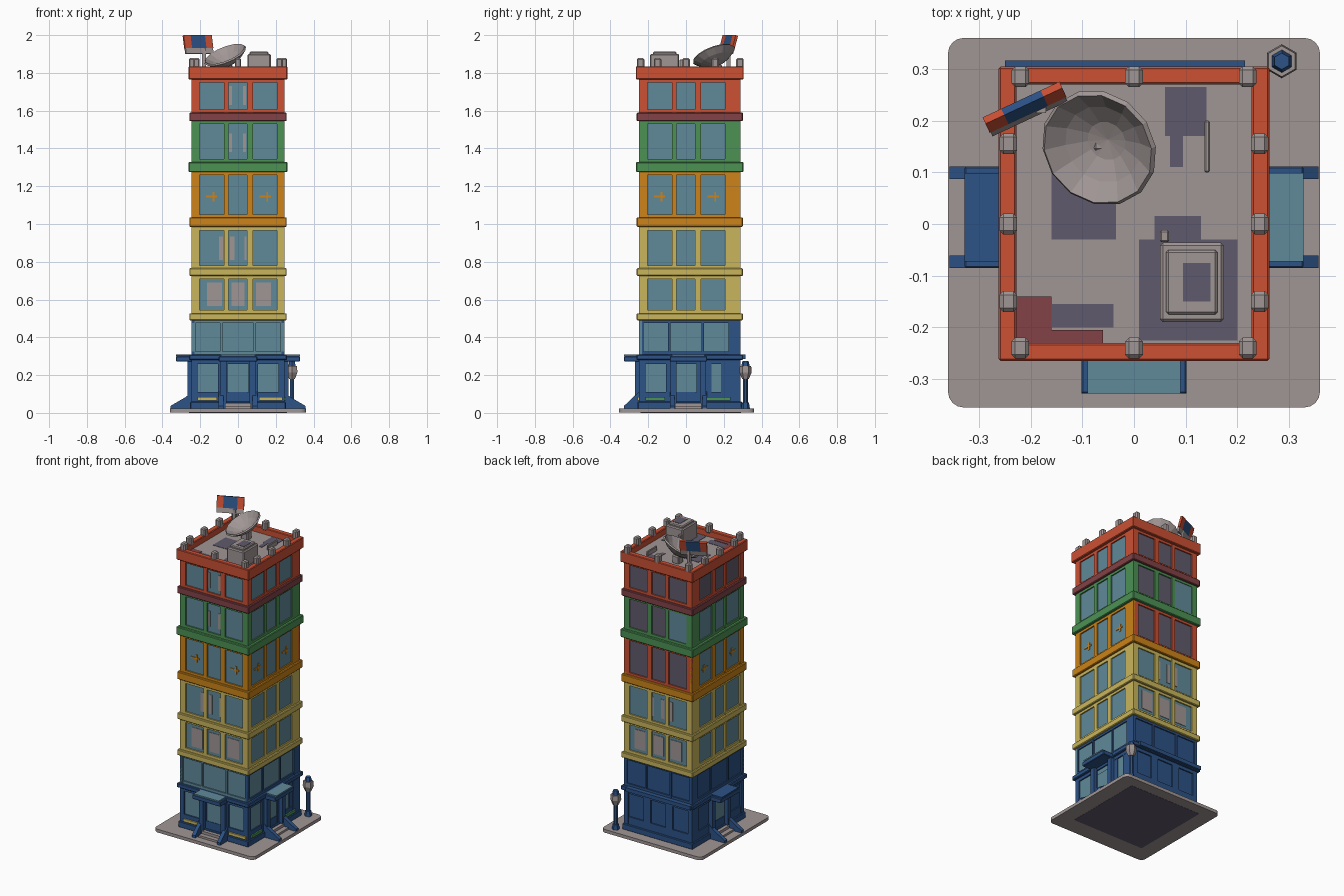
import bpy, bmesh, math
from mathutils import Matrix, Vector

if "Cube" in bpy.data.objects:
    bpy.data.objects.remove(bpy.data.objects["Cube"])


def material(name, r, g, b):
    lin = [((c / 255 + 0.055) / 1.055) ** 2.4 for c in (r, g, b)]
    m = bpy.data.materials.new(name)
    m.diffuse_color = (*lin, 1)
    m.use_nodes = True
    m.node_tree.nodes["Principled BSDF"].inputs["Base Color"].default_value = m.diffuse_color
    return m


GREY = material("stone grey", 160, 150, 149)
PURPLE = material("dusk purple", 96, 90, 108)
TEAL = material("glass teal", 96, 138, 154)
BLUE = material("deep blue", 44, 82, 134)
RED = material("brick red", 204, 80, 52)
MAROON = material("maroon", 130, 66, 70)
GREEN = material("green", 76, 146, 84)
ORANGE = material("orange", 204, 132, 24)
YELLOW = material("yellow", 202, 182, 92)


def finish(name, bm, mat, bevel=0.0):
    bmesh.ops.recalc_face_normals(bm, faces=bm.faces)
    me = bpy.data.meshes.new(name)
    bm.to_mesh(me)
    bm.free()
    me.materials.append(mat)
    ob = bpy.data.objects.new(name, me)
    bpy.context.collection.objects.link(ob)
    if bevel:
        mod = ob.modifiers.new("bevel", 'BEVEL')
        mod.width, mod.segments = bevel, 1
    return ob


def boxes(name, items, mat, bevel=0.0, matrix=None):
    """items: (x0, x1, y0, y1, z0, z1), all joined in one object"""
    bm = bmesh.new()
    for x0, x1, y0, y1, z0, z1 in items:
        mid = Vector((x0 + x1, y0 + y1, z0 + z1)) / 2
        size = Matrix.Diagonal((abs(x1 - x0), abs(y1 - y0), abs(z1 - z0), 1))
        bmesh.ops.create_cube(bm, size=1, matrix=Matrix.Translation(mid) @ size)
    if matrix:
        bm.transform(matrix)
    return finish(name, bm, mat, bevel)


def ring(name, rx, ry, z0, z1, mat, t=0.035, bevel=0.004):
    """hollow rectangular band around the tower"""
    bm = bmesh.new()
    loops = [[bm.verts.new((sx * (rx - i), CY + sy * (ry - i), z))
              for sx, sy in ((-1, -1), (1, -1), (1, 1), (-1, 1))]
             for i, z in ((0, z0), (0, z1), (t, z1), (t, z0))]
    for a, b in zip(loops, loops[1:] + loops[:1]):
        for k in range(4):
            bm.faces.new((a[k], a[(k + 1) % 4], b[(k + 1) % 4], b[k]))
    return finish(name, bm, mat, bevel)


# tower half sizes and centre
CY, HX, HY = 0.02, 0.245, 0.268
SIDES = ("front", "right", "back", "left")


def on_side(side, u0, u1, d0, d1, z0, z1):
    """box on a wall: u along the wall, d outward from it"""
    if side in ("front", "back"):
        s = -1 if side == "front" else 1
        ys = sorted((CY + s * (HY + d0), CY + s * (HY + d1)))
        return (u0, u1, *ys, z0, z1)
    s = 1 if side == "right" else -1
    xs = sorted((s * (HX + d0), s * (HX + d1)))
    return (*xs, u0, u1, z0, z1)


def storey(name, z0, z1, mat, glass, wins, w0, w1):
    """core with piers, sills, headers and window plates on four walls"""
    R = 0.016
    boxes(name + "_core", [(-HX + R, HX - R, CY - HY + R, CY + HY - R, z0, z1)], mat)
    for side in SIDES:
        lo, hi = (-HX, HX) if side in ("front", "back") else (CY - HY, CY + HY)
        edges = [lo] + [e for w in wins for e in w] + [hi]
        wall = [on_side(side, a, b, -R, 0, z0, z1) for a, b in zip(edges[::2], edges[1::2])]
        wall += [on_side(side, lo, hi, -R, -0.001, z0, w0), on_side(side, lo, hi, -R, -0.001, w1, z1)]
        frame = {("orange_floor", "back"): RED, ("shop_floor", "front"): TEAL}.get((name, side), mat)
        boxes(f"{name}_{side}_frame", wall, frame)
        panes = [on_side(side, a, b, -R, -R + 0.007, w0, w1) for a, b in wins]
        boxes(f"{name}_{side}_windows", panes, glass.get(side, TEAL))


# pavement slab with rounded corners and dark underside
bm = bmesh.new()
pts = []
for cx, cy, a0 in ((0.33, 0.33, 0), (-0.33, 0.33, 90), (-0.33, -0.325, 180), (0.33, -0.325, 270)):
    for k in range(5):
        a = math.radians(a0 + k * 22.5)
        pts.append((cx + 0.03 * math.cos(a), cy + 0.03 * math.sin(a)))
f = bm.faces.new([bm.verts.new((x, y, 0.001)) for x, y in pts])
top = bmesh.ops.extrude_face_region(bm, geom=[f])['geom']
bmesh.ops.translate(bm, vec=(0, 0, 0.021), verts=[v for v in top if isinstance(v, bmesh.types.BMVert)])
finish("pavement", bm, GREY)
boxes("pavement_underside", [(-0.26, 0.26, -0.24, 0.29, 0, 0.002)], PURPLE)

# storeys
WINS = [(-0.205, -0.075), (-0.05, 0.047), (0.08, 0.207)]
dark = {"back": BLUE, "left": BLUE}
storey("ground_floor", 0.02, 0.29, BLUE, dark, [(-0.215, -0.105), (-0.055, 0.055), (0.105, 0.215)], 0.11, 0.26)
storey("shop_floor", 0.29, 0.49, BLUE, dark, [(-0.225, -0.095), (-0.083, 0.083), (0.095, 0.225)], 0.325, 0.477)
storey("lower_yellow_floor", 0.49, 0.73, YELLOW, {}, WINS, 0.545, 0.71)
storey("upper_yellow_floor", 0.73, 0.99, YELLOW, {}, WINS, 0.78, 0.965)
storey("orange_floor", 0.99, 1.28, ORANGE, {"back": PURPLE}, WINS, 1.05, 1.26)
storey("green_floor", 1.28, 1.545, GREEN, {"back": PURPLE}, WINS, 1.345, 1.53)
storey("red_floor", 1.545, 1.79, RED, {"back": PURPLE, "left": PURPLE}, WINS, 1.605, 1.75)

# bands between the storeys
for name, z0, z1, mat, e in (("plinth", 0.02, 0.06, BLUE, 0.008), ("blue_ledge", 0.28, 0.308, BLUE, 0.014),
                             ("lower_yellow_band", 0.49, 0.527, YELLOW, 0.013),
                             ("upper_yellow_band", 0.725, 0.766, YELLOW, 0.013),
                             ("orange_band", 0.985, 1.035, ORANGE, 0.013),
                             ("green_band", 1.275, 1.328, GREEN, 0.016),
                             ("maroon_band", 1.545, 1.59, MAROON, 0.013),
                             ("parapet", 1.765, 1.835, RED, 0.017)):
    ring(name, HX + e, HY + e, z0, z1, mat)
boxes("back_ledge", [(-0.25, 0.215, 0.28, 0.316, 0.285, 0.31)], BLUE)

# window blinds, coloured strips, glints and odd panes
for side in ("front", "back"):
    boxes(f"{side}_blinds", [on_side(side, u - w, u + w, -0.01, -0.006, z, z + 0.125)
                             for u, w, z in ((-0.125, 0.04, 0.565), (0, 0.035, 0.565), (0.135, 0.04, 0.565),
                                             (-0.03, 0.012, 0.81), (0.04, 0.006, 0.81), (-0.09, 0.01, 0.81))], GREY)
boxes("upper_front_blinds", [on_side("front", u - 0.008, u + 0.008, -0.01, -0.006, z, z + 0.1)
                             for u in (-0.04, 0.035) for z in (1.38, 1.63)], GREY)
for side, mat in (("front", YELLOW), ("right", GREEN)):
    boxes(f"{side}_flower_strip", [on_side(side, a, b, 0, 0.009, 0.066, 0.084)
                                   for a, b in ((-0.215, -0.11), (0.11, 0.235))], mat)
for side in ("front", "right", "left"):
    boxes(f"{side}_lit_marks", [on_side(side, u - w, u + w, -0.01, -0.005, z - h, z + h)
                                for m in (-0.14, 0.145)
                                for u, w, z, h in ((m, 0.03, 1.145, 0.005), (m + 0.01, 0.005, 1.145, 0.025))], ORANGE)
boxes("green_back_teal_pane", [on_side("back", -0.205, -0.075, -0.01, -0.005, 1.345, 1.53)], TEAL)
boxes("right_shutters", [on_side("right", a, b, -0.01, -0.003, 0.11, 0.26)
                         for a, b in ((0.105, 0.135), (0.185, 0.215))], BLUE)


# entrances: canopy, pillars, door, steps and sloped cheek walls
def entrance(side, mid, half, canopy, reach):
    roof = BLUE if side == "left" else TEAL
    boxes(f"{side}_canopy", [on_side(side, mid - half, mid + half, 0, canopy, 0.272, 0.3)], BLUE, 0.003)
    boxes(f"{side}_canopy_top", [on_side(side, mid - half + 0.012, mid + half - 0.012, 0.01, canopy, 0.3, 0.308)], roof)
    boxes(f"{side}_pillars", [on_side(side, mid + s * 0.078 - 0.016, mid + s * 0.078 + 0.016, 0, 0.022, 0.02, 0.275)
                              for s in (-1, 1)], BLUE)
    boxes(f"{side}_door", [on_side(side, -0.05, 0.05, -0.012, -0.004, 0.05, 0.23)], TEAL)
    boxes(f"{side}_steps", [on_side(side, mid - 0.07, mid + 0.07, 0, 0.06, 0.02, 0.035),
                            on_side(side, mid - 0.07, mid + 0.07, 0, 0.03, 0.035, 0.052)], GREY)
    bm = bmesh.new()
    for s in (-1, 1):
        u = mid + s * (half - 0.012)
        profile = [(-0.01, 0.02), (reach, 0.02), (reach, 0.037), (0.03, 0.085), (-0.01, 0.12)]
        caps = []
        for uu in (u - 0.012, u + 0.012):
            caps.append([])
            for d, z in profile:
                b = on_side(side, uu, uu, d, d, z, z)
                caps[-1].append(bm.verts.new((b[0], b[2], z)))
        bm.faces.new(caps[0])
        bm.faces.new(caps[1])
        for k in range(5):
            j = (k + 1) % 5
            bm.faces.new((caps[0][k], caps[0][j], caps[1][j], caps[1][k]))
    finish(f"{side}_cheek_walls", bm, BLUE)


entrance("front", 0.0, 0.102, 0.08, 0.08)
entrance("right", 0.013, 0.098, 0.083, 0.112)
entrance("left", 0.013, 0.098, 0.083, 0.112)

# roof deck, stains and parapet posts
boxes("roof_deck", [(-0.235, 0.235, -0.24, 0.28, 1.775, 1.795)], GREY)
boxes("roof_stains", [(0.06, 0.14, 0.17, 0.265, 1.79, 1.797), (0.07, 0.095, 0.11, 0.17, 1.79, 1.797),
                      (-0.16, -0.035, -0.03, 0.1, 1.79, 1.797), (-0.16, -0.04, -0.2, -0.155, 1.79, 1.797),
                      (0.01, 0.2, -0.225, -0.03, 1.79, 1.797), (0.04, 0.13, -0.03, 0.015, 1.79, 1.797)], PURPLE)
boxes("roof_corner_patch", [(-0.228, -0.16, -0.23, -0.14, 1.79, 1.798),
                            (-0.16, -0.06, -0.23, -0.205, 1.79, 1.798)], MAROON)
posts = [(x, y) for x in (-0.22, 0, 0.22) for y in (-0.24, 0.285)]
posts += [(x, y) for x in (-0.243, 0.243) for y in (-0.15, 0, 0.155)]
boxes("parapet_posts", [(x - 0.017, x + 0.017, y - 0.02, y + 0.02, 1.82, 1.878) for x, y in posts], GREY, 0.007)

# rooftop cabin and pipe
boxes("roof_cabin", [(0.05, 0.174, -0.19, -0.036, 1.79, 1.9)], GREY, 0.006)
boxes("roof_cabin_lid", [(0.062, 0.162, -0.175, -0.05, 1.895, 1.912)], GREY, 0.005)
boxes("roof_cabin_hatch", [(0.095, 0.148, -0.15, -0.075, 1.91, 1.914)], PURPLE)
boxes("roof_pipes", [(0.05, 0.068, -0.035, -0.012, 1.79, 1.87), (0.136, 0.147, 0.1, 0.2, 1.79, 1.825)], GREY, 0.003)

# satellite dish, a bowl tilted to the left and front
bm = bmesh.new()
axis = Vector((-0.35, -0.33, 0.87)).to_track_quat('Z', 'Y').to_matrix().to_4x4()
tilt = Matrix.Translation((-0.07, 0.145, 1.9)) @ axis
profile = [bm.verts.new((0.112 * t, 0, 0.055 * (t * t - 1))) for t in (0, 0.35, 0.7, 1)]
edges = [bm.edges.new(p) for p in zip(profile, profile[1:])]
bmesh.ops.spin(bm, geom=profile + edges, axis=(0, 0, 1), cent=(0, 0, 0), angle=math.tau, steps=14)
bmesh.ops.remove_doubles(bm, verts=bm.verts, dist=0.0005)
bm.transform(tilt)
dish = finish("dish", bm, GREY)
dish.modifiers.new("thickness", 'SOLIDIFY').thickness = 0.01
boxes("dish_stand", [(-0.08, -0.03, 0.14, 0.19, 1.79, 1.845)], GREY, 0.006)

# tilted sign panel on a pole, plain colour stripes only
sign = Matrix.Translation((-0.21, 0.222, 1.949)) @ Matrix.Rotation(math.radians(25), 4, 'Z') \
    @ Matrix.Rotation(math.radians(-16), 4, 'X')
boxes("sign_red", [(s * 0.062 - 0.02, s * 0.062 + 0.02, -0.007, 0.007, -0.02, 0.051) for s in (-1, 1)], RED, matrix=sign)
boxes("sign_blue", [(-0.042, 0.042, -0.007, 0.007, -0.02, 0.051)], BLUE, matrix=sign)
boxes("sign_base", [(-0.08, 0.08, -0.007, 0.007, -0.05, -0.02)], GREY, matrix=sign)
boxes("sign_pole", [(-0.19, -0.17, 0.215, 0.235, 1.79, 1.93)], GREY)

# street lamp, stacked tapered hexagons
for name, mat, r0, r1, z0, z1 in (("foot", BLUE, 0.024, 0.018, 0.02, 0.055), ("post", BLUE, 0.013, 0.012, 0.05, 0.19),
                                  ("lower_glass", GREY, 0.018, 0.033, 0.18, 0.215),
                                  ("upper_glass", GREY, 0.033, 0.03, 0.215, 0.248),
                                  ("cap", BLUE, 0.022, 0.016, 0.248, 0.275)):
    bm = bmesh.new()
    bmesh.ops.create_cone(bm, cap_ends=True, segments=6, radius1=r0, radius2=r1, depth=z1 - z0,
                          matrix=Matrix.Translation((0.286, 0.315, (z0 + z1) / 2)))
    finish("lamp_" + name, bm, mat)
